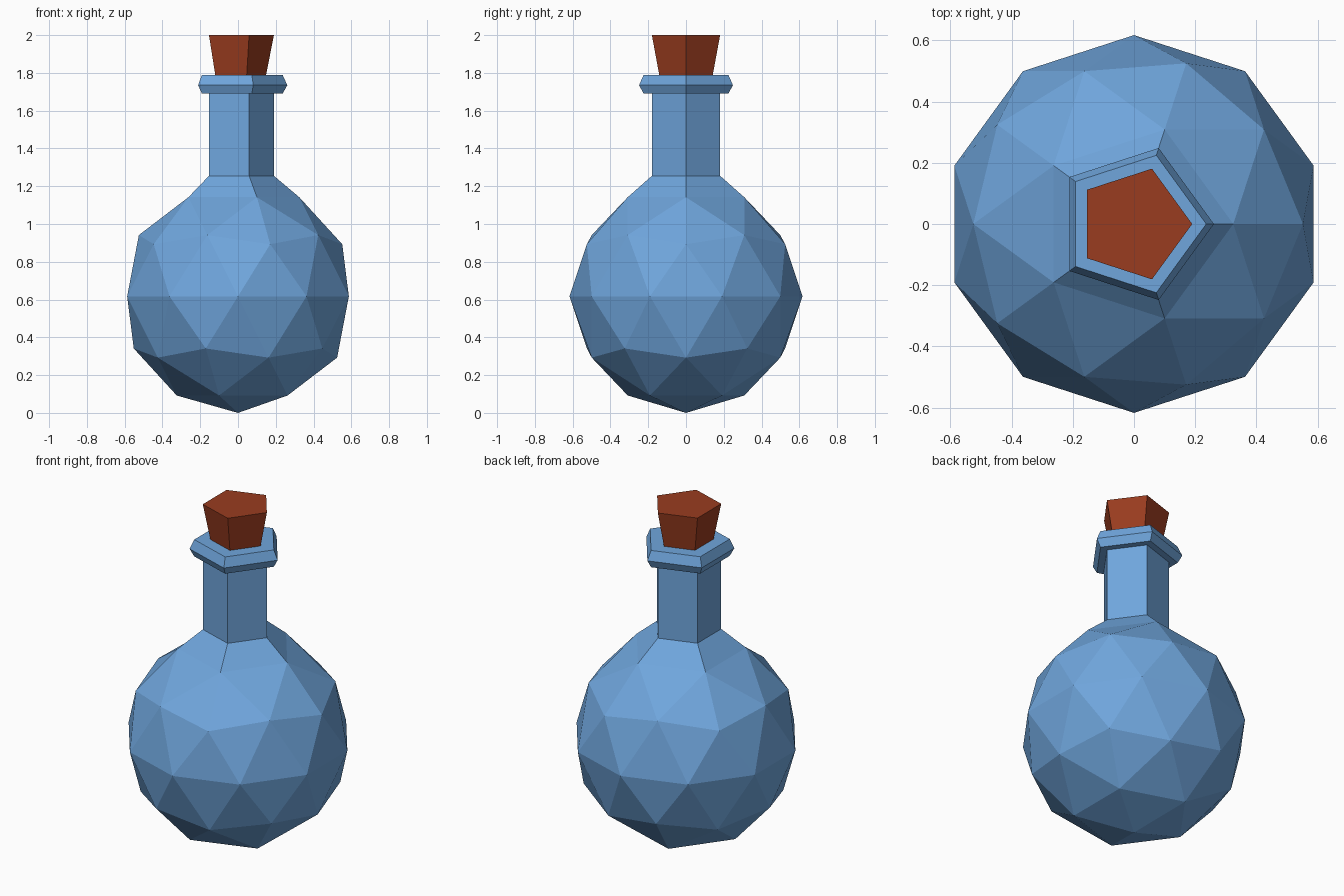
import bpy, bmesh
from math import cos, sin, atan2, hypot, tau

if "Cube" in bpy.data.objects:
    bpy.data.objects.remove(bpy.data.objects["Cube"])

R = 0.617       # body radius
SIDES = 5


def make_object(name, bm, color):
    bmesh.ops.recalc_face_normals(bm, faces=bm.faces)
    mesh = bpy.data.meshes.new(name)
    bm.to_mesh(mesh)
    bm.free()
    mat = bpy.data.materials.new(name + "_material")
    mat.diffuse_color = color
    mat.use_nodes = True
    mat.node_tree.nodes["Principled BSDF"].inputs["Base Color"].default_value = mat.diffuse_color
    mesh.materials.append(mat)
    obj = bpy.data.objects.new(name, mesh)
    bpy.context.collection.objects.link(obj)
    return obj


def extrude_ring(bm, edges, radius, z):
    """Extrude an edge ring and move it to a new radius and height."""
    geom = bmesh.ops.extrude_edge_only(bm, edges=edges)["geom"]
    for v in (g for g in geom if isinstance(g, bmesh.types.BMVert)):
        k = radius / hypot(v.co.x, v.co.y)
        v.co = (v.co.x * k, v.co.y * k, z)
    return [g for g in geom if isinstance(g, bmesh.types.BMEdge)]


# Bottle: faceted sphere opened at the top, with neck and lip extruded upward
bm = bmesh.new()
bmesh.ops.create_icosphere(bm, subdivisions=2, radius=R)
bmesh.ops.translate(bm, verts=bm.verts, vec=(0, 0, R))
top = max(bm.verts, key=lambda v: v.co.z)
bmesh.ops.delete(bm, geom=[top], context='VERTS')
ring = [e for e in bm.edges if e.is_boundary]
for radius, z in [(0.19, 1.255), (0.19, 1.69), (0.236, 1.69),
                  (0.261, 1.735), (0.236, 1.79), (0.148, 1.79)]:
    ring = extrude_ring(bm, ring, radius, z)
bmesh.ops.contextual_create(bm, geom=ring)
make_object("bottle", bm, (0.16, 0.38, 0.72, 1))

# Cork: tapered pentagonal plug
bm = bmesh.new()
rings = [[bm.verts.new((r * cos(tau * i / SIDES), r * sin(tau * i / SIDES), z))
          for i in range(SIDES)] for r, z in [(0.148, 1.785), (0.19, 2.0)]]
low, high = rings
bm.faces.new(low)
bm.faces.new(high)
for i in range(SIDES):
    j = (i + 1) % SIDES
    bm.faces.new((low[i], low[j], high[j], high[i]))
make_object("cork", bm, (0.32, 0.045, 0.014, 1))
